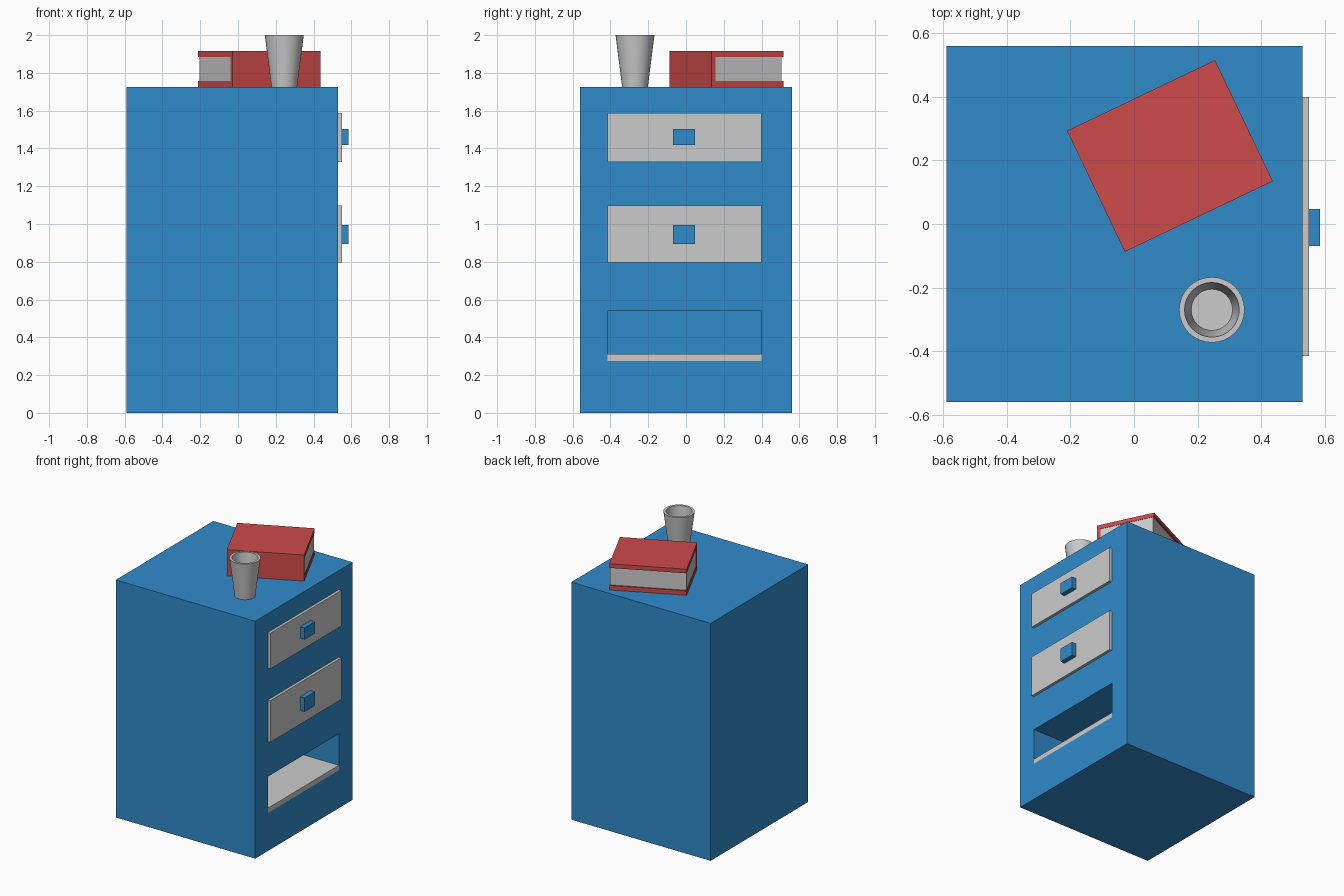
import bpy, bmesh
from math import sin, cos, pi, atan2
from mathutils import Matrix

if "Cube" in bpy.data.objects:
    bpy.data.objects.remove(bpy.data.objects["Cube"])


def material(name, color):
    m = bpy.data.materials.new(name)
    m.diffuse_color = color
    m.use_nodes = True
    m.node_tree.nodes["Principled BSDF"].inputs["Base Color"].default_value = m.diffuse_color
    return m


BLUE = material("blue_paint", (0.03, 0.26, 0.60, 1))
RED = material("red_cover", (0.62, 0.07, 0.07, 1))


def finish(name, bm, mat=None):
    bmesh.ops.recalc_face_normals(bm, faces=bm.faces)
    me = bpy.data.meshes.new(name)
    bm.to_mesh(me)
    bm.free()
    ob = bpy.data.objects.new(name, me)
    bpy.context.collection.objects.link(ob)
    if mat:
        me.materials.append(mat)
    return ob


def box(name, x, y, z, mat=None):
    """Box from (min, max) ranges on each axis."""
    bm = bmesh.new()
    bmesh.ops.create_cube(bm, size=1)
    for v in bm.verts:
        v.co = [r[0] if c < 0 else r[1] for c, r in zip(v.co, (x, y, z))]
    return finish(name, bm, mat)


# Cabinet body with an open compartment at the bottom
FRONT, TOP = 0.53, 1.725
SPAN = (-0.415, 0.40)
body = box("cabinet_body", (-0.59, FRONT), (-0.56, 0.56), (0, TOP), BLUE)
cutter = box("compartment_cutter", (-0.5, 0.7), SPAN, (0.275, 0.54), BLUE)
cutter.hide_render = True
cutter.hide_set(True)
cut = body.modifiers.new("compartment", 'BOOLEAN')
cut.operation = 'DIFFERENCE'
cut.solver = 'EXACT'
cut.object = cutter
box("compartment_shelf", (-0.5, FRONT), SPAN, (0.275, 0.311))

# Drawer fronts with square knobs
for label, panel_z, knob_z in (("upper", (1.328, 1.587), (1.418, 1.503)),
                               ("lower", (0.795, 1.097), (0.894, 0.995))):
    box(label + "_drawer_front", (FRONT, 0.55), SPAN, panel_z)
    box(label + "_drawer_knob", (0.55, 0.585), (-0.07, 0.047), knob_z, BLUE)

# Book: two covers, spine and page block, turned on the cabinet top
L, W = 0.258, 0.211
Z0, Z1, Z2, Z3 = TOP, 1.757, 1.885, 1.915
book = [
    box("book_bottom_cover", (-L, L), (-W, W), (Z0, Z1), RED),
    box("book_top_cover", (-L, L), (-W, W), (Z2, Z3), RED),
    box("book_spine", (-L, L), (-W, -W + 0.025), (Z1, Z2), RED),
    box("book_pages", (-L + 0.003, L - 0.003), (-W + 0.025, W - 0.011), (Z1, Z2)),
]
turn = Matrix.Translation((0.113, 0.214, 0)) @ Matrix.Rotation(atan2(0.222, 0.465), 4, 'Z')
for part in book:
    part.matrix_world = turn

# Cup: tapered hollow profile turned round its axis
SIDES = 32
profile = [(0.068, TOP), (0.103, 2.0), (0.086, 2.0), (0.065, 1.79)]
bm = bmesh.new()
rings = [[bm.verts.new((0.245 + r * cos(2 * pi * i / SIDES),
                        -0.27 + r * sin(2 * pi * i / SIDES), z))
          for i in range(SIDES)] for r, z in profile]
for a, b in zip(rings, rings[1:]):
    for i in range(SIDES):
        j = (i + 1) % SIDES
        bm.faces.new((a[i], a[j], b[j], b[i]))
bm.faces.new(rings[0])
bm.faces.new(rings[-1])
cup = finish("cup", bm)
bpy.context.view_layer.objects.active = cup
cup.select_set(True)
bpy.ops.object.shade_smooth_by_angle()
